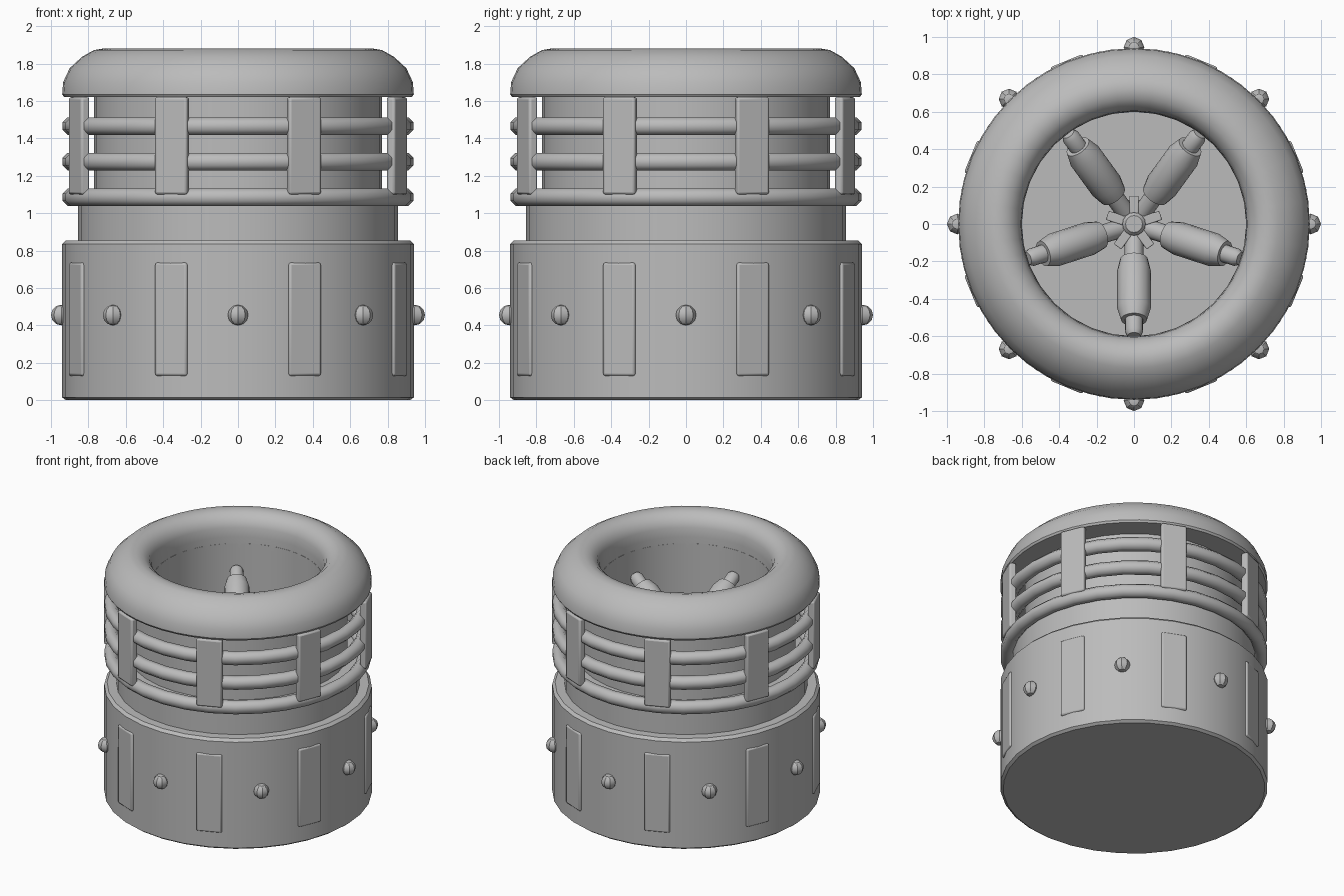
import bpy, bmesh
from math import pi, sin, cos, radians
from mathutils import Matrix, Vector

cube = bpy.data.objects.get("Cube")
if cube:
    bpy.data.objects.remove(cube, do_unlink=True)

grey = bpy.data.materials.new("plain grey")
grey.use_nodes = True
grey.diffuse_color = (0.5, 0.5, 0.5, 1)
grey.node_tree.nodes["Principled BSDF"].inputs["Base Color"].default_value = (0.5, 0.5, 0.5, 1)


def finish(name, bm, matrix=Matrix(), bevel=0, angle=35):
    bmesh.ops.recalc_face_normals(bm, faces=bm.faces)
    mesh = bpy.data.meshes.new(name)
    bm.to_mesh(mesh)
    bm.free()
    mesh.materials.append(grey)
    ob = bpy.data.objects.new(name, mesh)
    bpy.context.collection.objects.link(ob)
    ob.matrix_world = matrix
    if bevel:
        mod = ob.modifiers.new("soft edges", 'BEVEL')
        mod.width, mod.segments = bevel, 2
    bpy.ops.object.select_all(action='DESELECT')
    ob.select_set(True)
    bpy.context.view_layer.objects.active = ob
    bpy.ops.object.shade_smooth_by_angle(angle=radians(angle))
    return ob


def lathe(name, profile, sides=32, closed=False, matrix=Matrix(), angle=35):
    """Spin (radius, height) points about z."""
    bm = bmesh.new()
    verts = [bm.verts.new((r, 0, z)) for r, z in profile]
    pairs = list(zip(verts, verts[1:]))
    if closed:
        pairs.append((verts[-1], verts[0]))
    edges = [bm.edges.new(p) for p in pairs]
    bmesh.ops.spin(bm, geom=verts + edges, cent=(0, 0, 0), axis=(0, 0, 1),
                   angle=2 * pi, steps=sides)
    bmesh.ops.remove_doubles(bm, verts=bm.verts, dist=0.0005)
    return finish(name, bm, matrix, angle=angle)


def block(name, size, centre, azimuth, bevel):
    """Box whose local x points outward at the azimuth."""
    bm = bmesh.new()
    bmesh.ops.create_cube(bm, size=1)
    bmesh.ops.scale(bm, vec=size, verts=bm.verts)
    place = Matrix.Rotation(azimuth, 4, 'Z') @ Matrix.Translation(centre)
    return finish(name, bm, place, bevel)


# Main drum and neck
lathe("base_drum", [(0, 0), (.92, 0), (.94, .015), (.94, .835), (.92, .855), (0, .855)])
lathe("neck", [(0, .8), (.855, .8), (.855, 1.085), (0, 1.085)])

# Hollow upper wall with a rounded collar on top
lathe("upper_wall", [(.6, 1.04), (.77, 1.04), (.77, 1.66), (.6, 1.66)], closed=True)
lathe("rounded_collar", [(.6, 1.62), (.93, 1.62), (.94, 1.635), (.935, 1.7), (.9, 1.775),
                         (.835, 1.835), (.77, 1.872), (.72, 1.88), (.67, 1.868),
                         (.625, 1.83), (.605, 1.78), (.6, 1.71)], 48, True)

# Guard rings around the wall
for i in range(3):
    z = 1.085 + i * .19
    tube = [(.893 + .05 * cos(pi / 8 + k * pi / 4), z + .05 * sin(pi / 8 + k * pi / 4))
            for k in range(8)]
    lathe(f"guard_ring_{i + 1}", tube, 32, True, angle=50)

# Straps, raised panels and studs around the outside
for i in range(8):
    turn = i * pi / 4
    block(f"upper_strap_{i + 1}", (.05, .185, .52), (.92, 0, 1.36), turn + pi / 8, .012)
    block(f"lower_panel_{i + 1}", (.05, .185, .605), (.92, 0, .4325), turn + pi / 8, .012)
    bm = bmesh.new()
    bmesh.ops.create_uvsphere(bm, u_segments=8, v_segments=6, radius=.055)
    finish(f"stud_{i + 1}", bm,
           Matrix.Rotation(turn, 4, 'Z') @ Matrix.Translation((.945, 0, .455)), angle=30)

# Central hub
lathe("hub", [(0, 1.06), (.13, 1.06), (.13, 1.14), (.09, 1.2), (0, 1.2)], 16)
lathe("hub_pin", [(0, 1.1), (.062, 1.1), (.062, 1.23), (.045, 1.25), (0, 1.25)], 16)

# Five tilted canisters leaning out to the wall, with a hub fin between each
tilt = radians(30)
for i in range(5):
    turn = -pi / 2 + i * 2 * pi / 5
    place = (Matrix.Rotation(turn, 4, 'Z') @ Matrix.Translation((0, 0, 1.125))
             @ Matrix.Rotation(pi / 2 - tilt, 4, 'Y'))
    lathe(f"canister_{i + 1}", [(0, .08), (.05, .08), (.05, .22), (.075, .22), (.09, .29),
                                (.09, .52), (.07, .59), (.048, .59), (.048, .665),
                                (.035, .69), (0, .69)], 16, matrix=place)
    block(f"hub_fin_{i + 1}", (.1, .05, .14), (.1, 0, 1.15), turn + pi / 5, .005)
